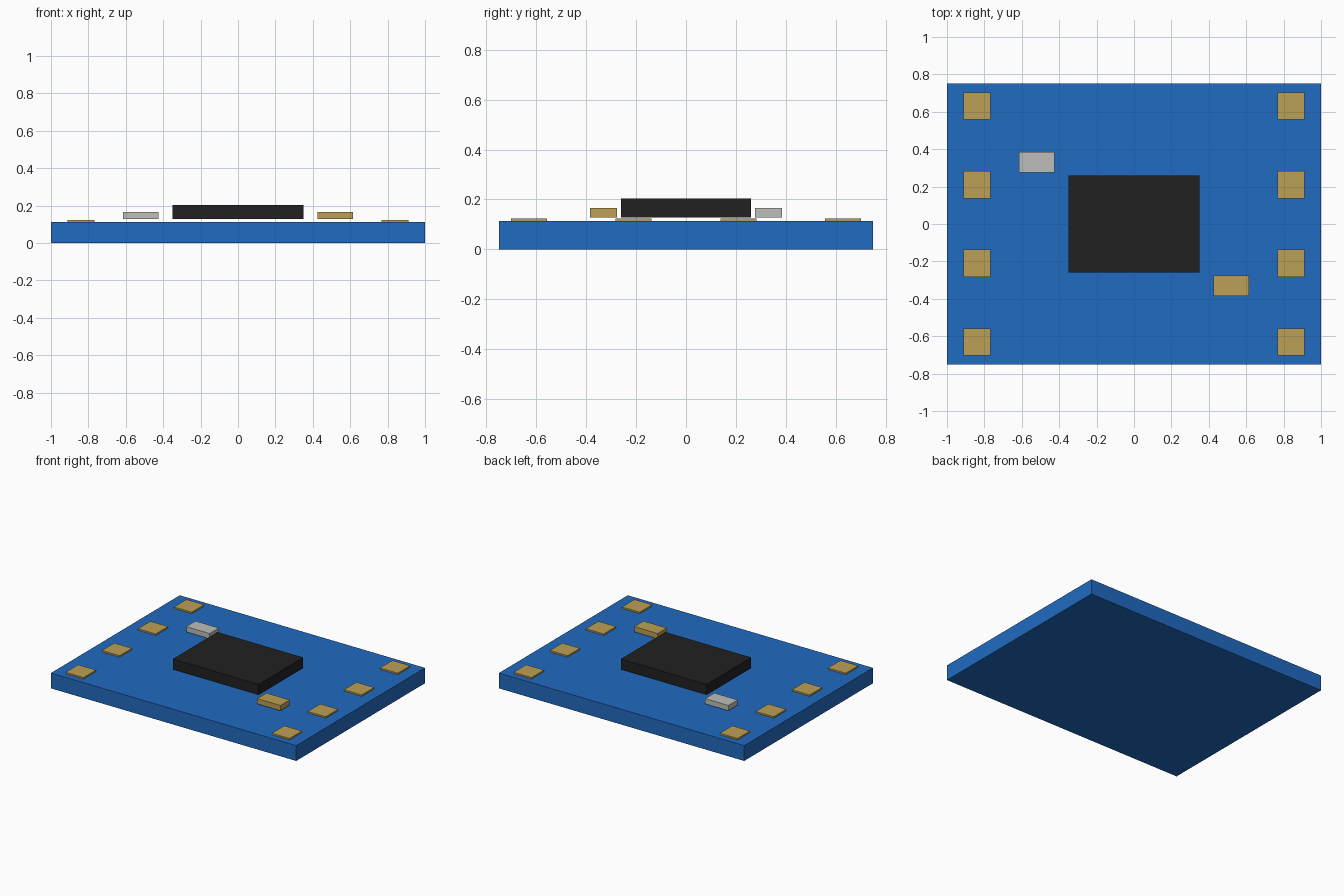
import bpy

cube = bpy.data.objects.get("Cube")
if cube:
    bpy.data.objects.remove(cube, do_unlink=True)


def material(name, rgb):
    mat = bpy.data.materials.new(name)
    mat.use_nodes = True
    mat.diffuse_color = (*rgb, 1)
    bsdf = next(n for n in mat.node_tree.nodes if n.type == 'BSDF_PRINCIPLED')
    bsdf.inputs["Base Color"].default_value = (*rgb, 1)
    return mat


BLUE = material("board blue", (0.015, 0.145, 0.53))
BLACK = material("chip black", (0.015, 0.015, 0.015))
GOLD = material("contact gold", (0.50, 0.35, 0.09))
SILVER = material("component silver", (0.51, 0.52, 0.48))


def box(name, x, y, size_x, size_y, z0, z1, mat):
    """Box centred on (x, y) spanning z0 to z1."""
    bpy.ops.mesh.primitive_cube_add(size=1, location=(x, y, (z0 + z1) / 2))
    obj = bpy.context.object
    obj.name = name
    obj.scale = (size_x, size_y, z1 - z0)
    bpy.ops.object.transform_apply(location=False, rotation=False, scale=True)
    obj.data.materials.append(mat)
    return obj


BOARD_TOP = 0.113   # top of the circuit board
PART_BASE = 0.127   # underside of the raised components

# Circuit board
box("circuit_board", 0, 0, 2.0, 1.5, 0, BOARD_TOP, BLUE)

# Main chip and the two small components, raised just clear of the board
box("main_chip", 0, 0, 0.70, 0.52, PART_BASE, 0.203, BLACK)
box("silver_component", -0.52, 0.33, 0.19, 0.108, PART_BASE, 0.166, SILVER)
box("gold_component", 0.52, -0.33, 0.19, 0.108, PART_BASE, 0.166, GOLD)

# Rows of contact pads along both short edges
for side, x in (("right", -0.84), ("left", 0.84)):
    for i in range(4):
        box(f"contact_pad_{side}_{i + 1}", x, -0.63 + 0.42 * i,
            0.145, 0.145, BOARD_TOP, 0.124, GOLD)
